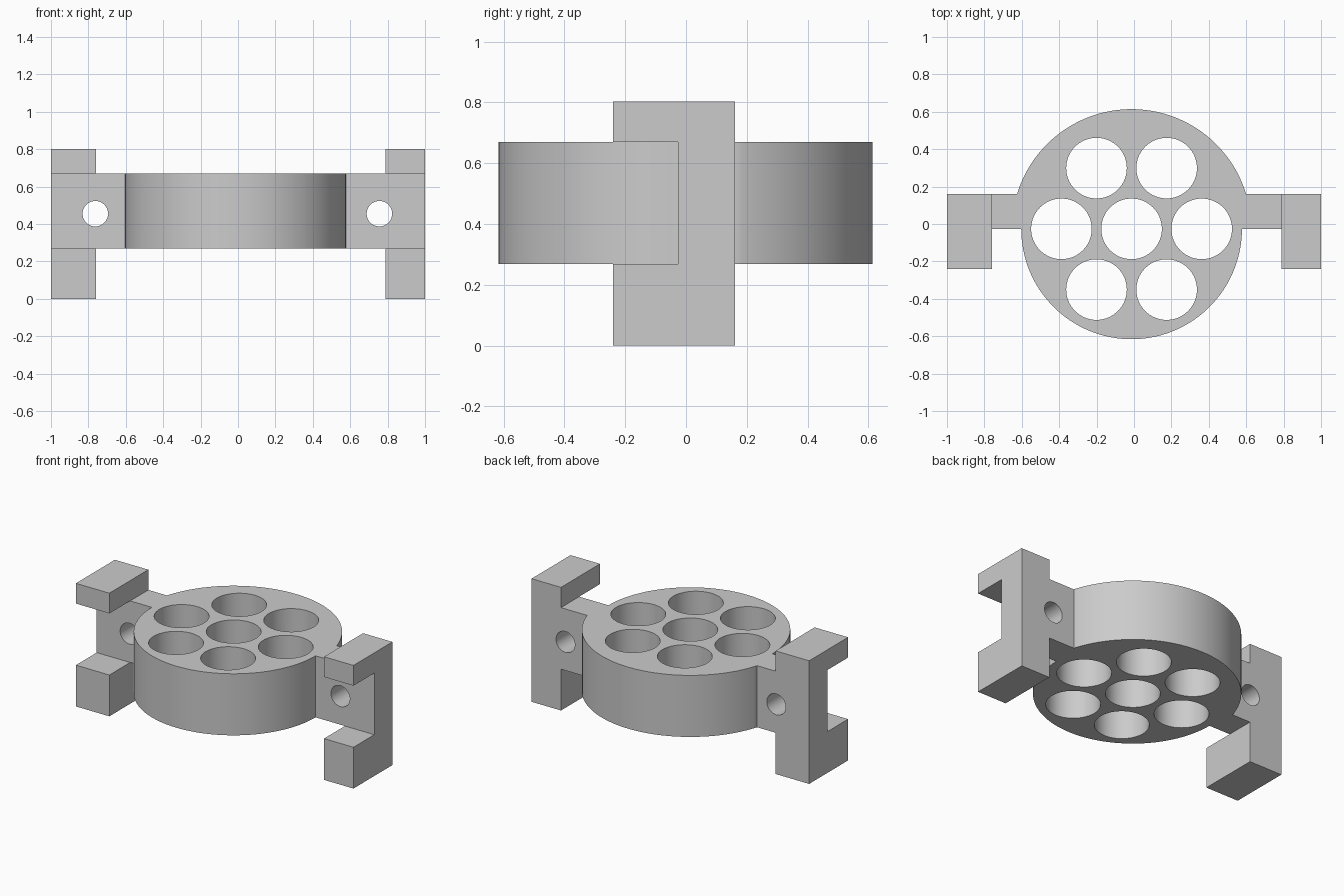
import bpy
import bmesh
from math import pi, sin, cos, asin, radians
from mathutils import Matrix, Vector

old = bpy.data.objects.get("Cube")
if old:
    bpy.data.objects.remove(old, do_unlink=True)

# Shared dimensions
CX, CY = -0.013, -0.026            # disc centre
Z0, Z1, TOP = 0.269, 0.67, 0.802   # disc bottom, disc top, bracket top
FRONT, MID, BACK = -0.24, CY, 0.161
R_FRONT, R_BACK = 0.59, 0.64
HOLE_R, HOLE_RING = 0.162, 0.375
BOLT_R, BOLT_Z = 0.068, 0.455

grey = bpy.data.materials.new("plain grey")
grey.use_nodes = True
grey.diffuse_color = (0.6, 0.6, 0.6, 1)
grey.node_tree.nodes["Principled BSDF"].inputs["Base Color"].default_value = (0.6, 0.6, 0.6, 1)


def finish(name, bm):
    bmesh.ops.recalc_face_normals(bm, faces=bm.faces)
    mesh = bpy.data.meshes.new(name)
    bm.to_mesh(mesh)
    bm.free()
    mesh.materials.append(grey)
    obj = bpy.data.objects.new(name, mesh)
    bpy.context.collection.objects.link(obj)
    return obj


def prism(name, points, sweep):
    """Fill a closed outline and extrude it along the sweep vector."""
    bm = bmesh.new()
    face = bm.faces.new([bm.verts.new(p) for p in points])
    new = bmesh.ops.extrude_face_region(bm, geom=[face])["geom"]
    bmesh.ops.translate(bm, vec=sweep, verts=[v for v in new if isinstance(v, bmesh.types.BMVert)])
    return finish(name, bm)


def drill(obj, centres, radius, rotation=Matrix()):
    """Cut round through-holes, then remove the cutter."""
    bm = bmesh.new()
    for c in centres:
        bmesh.ops.create_cone(bm, cap_ends=True, segments=64, radius1=radius, radius2=radius,
                              depth=2, matrix=Matrix.Translation(c) @ rotation)
    cutter = finish("hole_cutter", bm)
    cutter.hide_render = True
    mod = obj.modifiers.new("holes", "BOOLEAN")
    mod.operation, mod.solver, mod.object = "DIFFERENCE", "EXACT", cutter
    select(obj)
    bpy.ops.object.modifier_apply(modifier=mod.name)
    bpy.data.objects.remove(cutter, do_unlink=True)


def select(obj):
    bpy.ops.object.select_all(action="DESELECT")
    obj.select_set(True)
    bpy.context.view_layer.objects.active = obj


def arc(radius, start, end, steps=64):
    angles = [start + (end - start) * i / steps for i in range(steps + 1)]
    return [(CX + radius * cos(a), CY + radius * sin(a), Z0) for a in angles]


# Disc: the back arc is slightly larger and meets the arms at their back face
a = asin((BACK - CY) / R_BACK)
outline = arc(R_BACK, a, pi - a) + arc(R_FRONT, pi, 2 * pi)
disc = prism("holder_disc", outline, Vector((0, 0, Z1 - Z0)))
centres = [Vector((CX, CY, 0.5))]
for i in range(6):
    centres.append(centres[0] + HOLE_RING * Vector((cos(i * pi / 3), sin(i * pi / 3), 0)))
drill(disc, centres, HOLE_R)
parts = [disc]

# Side brackets: a T-shaped back plate with a bolt hole and two forward prongs
for side, s, inner, bolt_x in (("left", 1, 0.788, 0.756), ("right", -1, 0.759, -0.763)):
    root = CX + s * 0.575
    tee = [(root, Z0), (s * inner, Z0), (s * inner, 0), (s, 0),
           (s, TOP), (s * inner, TOP), (s * inner, Z1), (root, Z1)]
    plate = prism(side + "_bracket_plate", [(x, MID, z) for x, z in tee], Vector((0, BACK - MID, 0)))
    drill(plate, [Vector((bolt_x, 0, BOLT_Z))], BOLT_R, Matrix.Rotation(pi / 2, 4, "X"))
    parts.append(plate)
    for level, low, high in (("lower", 0, Z0), ("upper", Z1, TOP)):
        rect = [(s * inner, low), (s, low), (s, high), (s * inner, high)]
        parts.append(prism(f"{side}_{level}_prong", [(x, FRONT, z) for x, z in rect],
                           Vector((0, MID - FRONT, 0))))

# Smooth the round walls, keep the edges crisp
for obj in parts:
    select(obj)
    bpy.ops.object.shade_smooth_by_angle(angle=radians(30))
